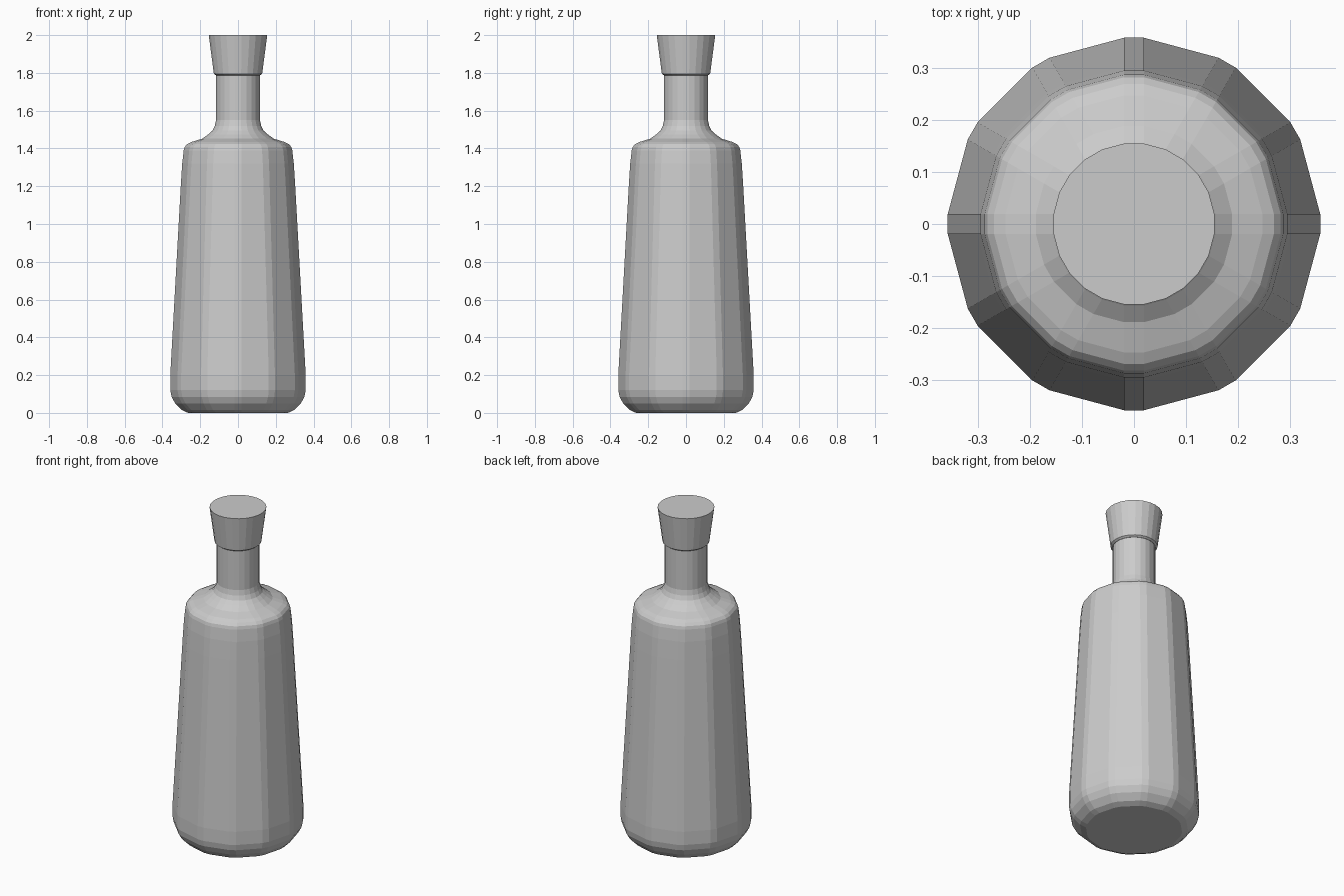
import bpy
import bmesh
from math import sin, cos, pi, sqrt

SIDES = 12
BEVEL = 0.019

cube = bpy.data.objects.get("Cube")
if cube:
    bpy.data.objects.remove(cube, do_unlink=True)

grey = bpy.data.materials.new("light_grey")
grey.use_nodes = True
colour = (0.6, 0.6, 0.6, 1)
grey.diffuse_color = colour
grey.node_tree.nodes["Principled BSDF"].inputs["Base Color"].default_value = colour


def ring(bm, radius, z):
    """Twelve-sided ring whose corners are cut to a constant width."""
    half = min(BEVEL, radius * sin(pi / SIDES / 2))
    out = sqrt(radius ** 2 - half ** 2)
    verts = []
    for i in range(SIDES):
        a = 2 * pi * i / SIDES
        for t in (-half, half):
            verts.append(bm.verts.new((out * cos(a) - t * sin(a),
                                       out * sin(a) + t * cos(a), z)))
    return verts


def lathe(name, profile):
    """Closed solid from (radius, height) points, listed upwards."""
    bm = bmesh.new()
    rings = [ring(bm, r, z) for r, z in profile]
    n = len(rings[0])
    for low, high in zip(rings, rings[1:]):
        for i in range(n):
            j = (i + 1) % n
            bm.faces.new((low[i], low[j], high[j], high[i]))
    bm.faces.new(rings[0][::-1])
    bm.faces.new(rings[-1])
    mesh = bpy.data.meshes.new(name)
    bm.to_mesh(mesh)
    bm.free()
    mesh.materials.append(grey)
    obj = bpy.data.objects.new(name, mesh)
    bpy.context.collection.objects.link(obj)
    return obj


# Body with rounded base, tapered sides, shoulder and neck
lathe("bottle", [
    (0.265, 0), (0.298, 0.015), (0.333, 0.05), (0.352, 0.085), (0.359, 0.12),
    (0.359, 0.2), (0.303, 1.21), (0.296, 1.32), (0.288, 1.39), (0.283, 1.408),
    (0.27, 1.423), (0.248, 1.434), (0.19, 1.452), (0.158, 1.475),
    (0.136, 1.495), (0.124, 1.52), (0.117, 1.55), (0.117, 1.79)])

# Flared stopper
lathe("stopper", [(0.118, 1.787), (0.129, 1.795), (0.131, 1.81), (0.156, 2)])
